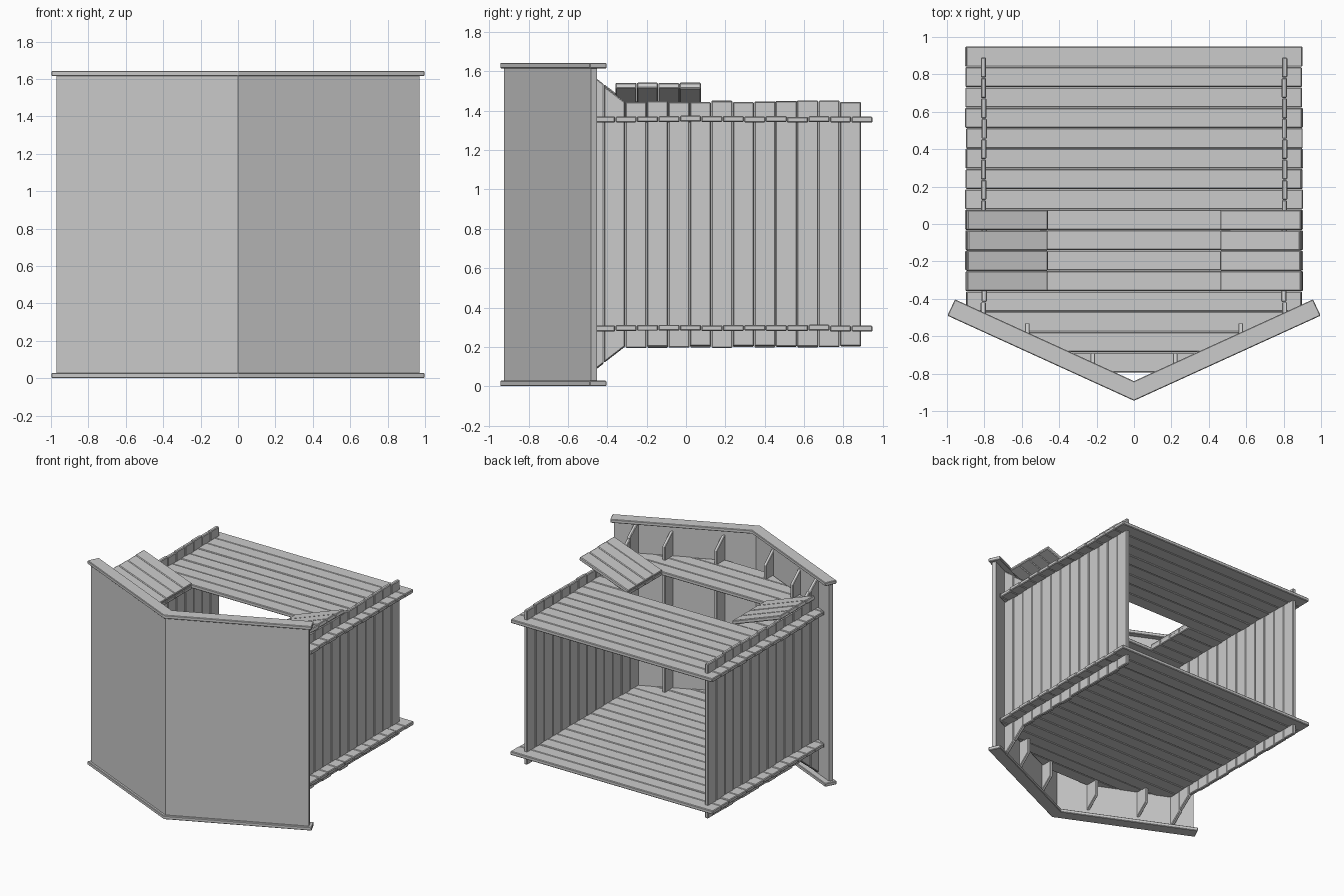
import bpy, bmesh, math, random
from mathutils import Matrix, Vector

if "Cube" in bpy.data.objects:
    bpy.data.objects.remove(bpy.data.objects["Cube"])

random.seed(4)
PITCH = 0.109          # plank width
T = 0.03               # plank thickness


def prism(bm, pts, lo, hi, axis='z', bevel=0.0, mat=None, jitter=0.0):
    """Extrude a 2D outline; axis z takes (x, y) points, axis x takes (y, z) points."""
    def place(p, h):
        v = Vector((p[0], p[1], h)) if axis == 'z' else Vector((h, p[0], p[1]))
        return mat @ v if mat else v
    part = bmesh.new()
    dz = random.uniform(-jitter, jitter) * 0.5
    a = [part.verts.new(place(p, lo + dz)) for p in pts]
    b = [part.verts.new(place(p, hi + dz)) for p in pts]
    n = len(pts)
    part.faces.new(a[::-1])
    part.faces.new(b)
    for i in range(n):
        j = (i + 1) % n
        part.faces.new((a[i], a[j], b[j], b[i]))
    bmesh.ops.recalc_face_normals(part, faces=part.faces)
    if bevel:
        bmesh.ops.bevel(part, geom=part.edges[:], offset=bevel, segments=1,
                        affect='EDGES', clamp_overlap=True)
    me = bpy.data.meshes.new("tmp")
    part.to_mesh(me)
    part.free()
    bm.from_mesh(me)
    bpy.data.meshes.remove(me)


def finish(bm, name):
    bmesh.ops.recalc_face_normals(bm, faces=bm.faces)
    me = bpy.data.meshes.new(name)
    bm.to_mesh(me)
    bm.free()
    ob = bpy.data.objects.new(name, me)
    bpy.context.collection.objects.link(ob)
    return ob


def jit(a=0.004):
    return random.uniform(-a, a)


def shield_x(y):
    """Half width available behind the V-shaped shield at depth y."""
    return max(0.02, min(0.9, (y + 0.885) / 0.455))


# V-shaped front shield panel
bm = bmesh.new()
prism(bm, [(0, -.925), (.97, -.483), (.957, -.453), (0, -.89),
           (-.957, -.453), (-.97, -.483)], .015, 1.63)
finish(bm, "front_shield")

# Trim bands on the shield's top and bottom edges
for name, z in (("shield_bottom_trim", 0.0), ("shield_top_trim", 1.615)):
    bm = bmesh.new()
    prism(bm, [(0, -.945), (.998, -.49), (.957, -.403), (0, -.84),
               (-.957, -.403), (-.998, -.49)], z, z + .028, bevel=.004)
    finish(bm, name)

# Upright ribs behind the shield
bm = bmesh.new()
for s in (-1, 1):
    for x in (.22, .57):
        y0 = -.895 + .455 * x
        y1 = y0 + .105
        prism(bm, [(y0, .07), (y1, .16), (y1, 1.48), (y0, 1.57)],
              s * x - .012, s * x + .012, 'x', bevel=.003)
finish(bm, "shield_ribs")

# Floor and roof: crosswise planks, trimmed to the shield at the front
for name, z in (("floor_planks", .28), ("roof_planks", 1.342)):
    bm = bmesh.new()
    for k in range(16):
        y1 = .948 - k * PITCH
        y0 = y1 - PITCH + .002
        w0, w1 = shield_x(y0), shield_x(y1)
        hatch = name == "roof_planks" and 8 <= k <= 11
        if hatch:
            for s in (-1, 1):
                w = .9 + jit()
                prism(bm, [(s * .463, y0), (s * w, y0), (s * w, y1), (s * .463, y1)],
                      z, z + T, bevel=.005, jitter=.006)
        else:
            l, r = jit(), jit()
            pts = [(-w0 - l, y0), (w0 + r, y0), (w1 + r, y1), (-w1 - l, y1)]
            if w0 < .9 < w1 + .001:
                yc = -.885 + .455 * .9
                pts = [(-w0, y0), (w0, y0), (.9, yc), (.9, y1), (-.9, y1), (-.9, yc)]
            prism(bm, pts, z, z + T, bevel=.005, jitter=.006)
    finish(bm, name)

# Side walls: upright planks that flare up and down where they meet the shield
for s, name in ((-1, "left_wall"), (1, "right_wall")):
    bm = bmesh.new()
    edges = [.89 - k * PITCH for k in range(13)] + [-.53]
    for y1, y0 in zip(edges, edges[1:]):
        def flare(y):
            return max(0, -.31 - y) * .78
        t, b = 1.448 + jit(.005), .2 + jit(.005)
        y0 += .002
        prism(bm, [(y0, b - flare(y0)), (y1, b - flare(y1)),
                   (y1, t + flare(y1)), (y0, t + flare(y0))],
              s * .803 - .014, s * .803 + .014, 'x', bevel=.005, jitter=.006)
    finish(bm, name)

# Open roof hatch doors, tilted up and outwards
for s, name in ((-1, "left_hatch_door"), (1, "right_hatch_door")):
    bm = bmesh.new()
    mat = (Matrix.Translation((s * .47, 0, 1.358))
           @ Matrix.Rotation(-s * math.radians(20), 4, 'Y'))
    for k in range(4):
        y1 = .075 - k * PITCH
        y0 = y1 - PITCH + .002
        w = .458 + jit()
        prism(bm, [(0, y0), (s * w, y0), (s * w, y1), (0, y1)],
              0, T, bevel=.005, mat=mat, jitter=.004)
    finish(bm, name)
